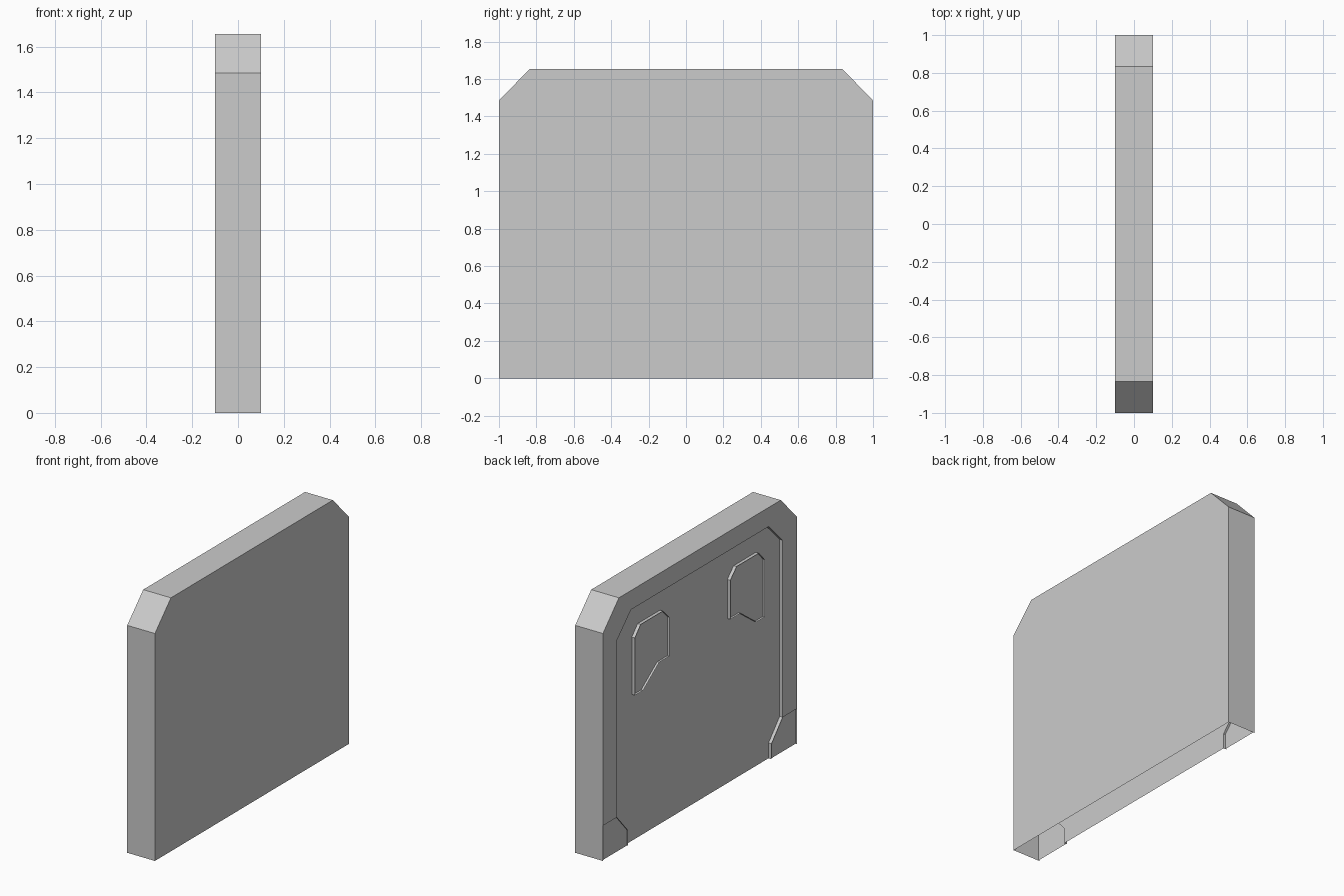
import bpy, bmesh

if "Cube" in bpy.data.objects:
    bpy.data.objects.remove(bpy.data.objects["Cube"])

BACK, FRONT, FLOOR = 0.1, -0.1, -0.078   # x of plain side, detailed side, sunken panel


def flip(pts):
    return [(-y, z) for y, z in reversed(pts)]


def cap(bm, pts, x, side):
    """Flat polygon in the yz plane whose normal points along side * x."""
    f = bm.faces.new([bm.verts.new((x, y, z)) for y, z in pts])
    f.normal_update()
    if f.normal.x * side < 0:
        f.normal_flip()
    return f


def walls(bm, pts, x0, x1, out, closed=True):
    """Strip of quads joining a profile at x0 to the same profile at x1."""
    cy = sum(p[0] for p in pts) / len(pts)
    cz = sum(p[1] for p in pts) / len(pts)
    pairs = list(zip(pts, pts[1:] + pts[:1]))
    for a, b in pairs if closed else pairs[:-1]:
        f = bm.faces.new([bm.verts.new(c) for c in
                          ((x0, *a), (x0, *b), (x1, *b), (x1, *a))])
        f.normal_update()
        m = ((a[0] + b[0]) / 2 - cy, (a[1] + b[1]) / 2 - cz)
        if (f.normal.y * m[0] + f.normal.z * m[1]) * out < 0:
            f.normal_flip()


def pocket(bm, f, rim, depth):
    """Leave a flat rim on a face and sink its middle."""
    bmesh.ops.inset_region(bm, faces=[f], thickness=rim, use_even_offset=True)
    bmesh.ops.inset_region(bm, faces=[f], thickness=0.003, depth=-depth,
                           use_even_offset=True)


def finish(bm, name):
    bmesh.ops.remove_doubles(bm, verts=bm.verts, dist=1e-4)
    me = bpy.data.meshes.new(name)
    bm.to_mesh(me)
    bm.free()
    ob = bpy.data.objects.new(name, me)
    bpy.context.collection.objects.link(ob)


def mirrored(half):
    return half + flip(half)


outer = mirrored([(1, 0), (1, 1.485), (0.835, 1.655)])
recess = mirrored([(0.74, 0), (0.74, 0.1), (0.855, 0.23), (0.855, 1.385), (0.71, 1.53)])
foot = [(1, 0), (1, 0.23), (0.855, 0.23), (0.74, 0.1), (0.74, 0)]
window = [(0.67, 0.955), (0.67, 1.33), (0.61, 1.395), (0.38, 1.395),
          (0.315, 1.33), (0.315, 1.075), (0.42, 1.075), (0.585, 0.955)]

# Main slab: plain side, edge band and raised border, open underneath
bm = bmesh.new()
cap(bm, outer, BACK, 1)
walls(bm, outer, FRONT, BACK, 1, closed=False)
border = [(1, 0.23)] + outer[1:-1] + [(-1, 0.23)] + flip(recess[2:-2])[::1]
inner = recess[2:-2]
border = [(1, 0.23)] + outer[1:-1] + [(-1, 0.23)] + inner[::-1]
cap(bm, border, FRONT, -1)
finish(bm, "slab")

# Lower corner feet with shallow pockets
for side, pts in (("left", foot), ("right", flip(foot))):
    bm = bmesh.new()
    pocket(bm, cap(bm, pts, FRONT, -1), 0.018, 0.008)
    finish(bm, side + "_foot")

# Sunken panel with openings behind the two raised frames
bm = bmesh.new()
for pts in (recess, window, flip(window)):
    vs = [bm.verts.new((FLOOR, y, z)) for y, z in pts]
    for a, b in zip(vs, vs[1:] + vs[:1]):
        bm.edges.new((a, b))
bmesh.ops.triangle_fill(bm, edges=bm.edges[:], use_beauty=True, normal=(-1, 0, 0))
for f in bm.faces:
    f.normal_update()
    if f.normal.x > 0:
        f.normal_flip()
walls(bm, recess, FRONT, FLOOR, -1, closed=False)
finish(bm, "sunken_panel")

# Raised frames with sunken middles
for side, pts in (("left", window), ("right", flip(window))):
    bm = bmesh.new()
    walls(bm, pts, FLOOR, FRONT, 1)
    pocket(bm, cap(bm, pts, FRONT, -1), 0.028, 0.014)
    finish(bm, side + "_frame")
